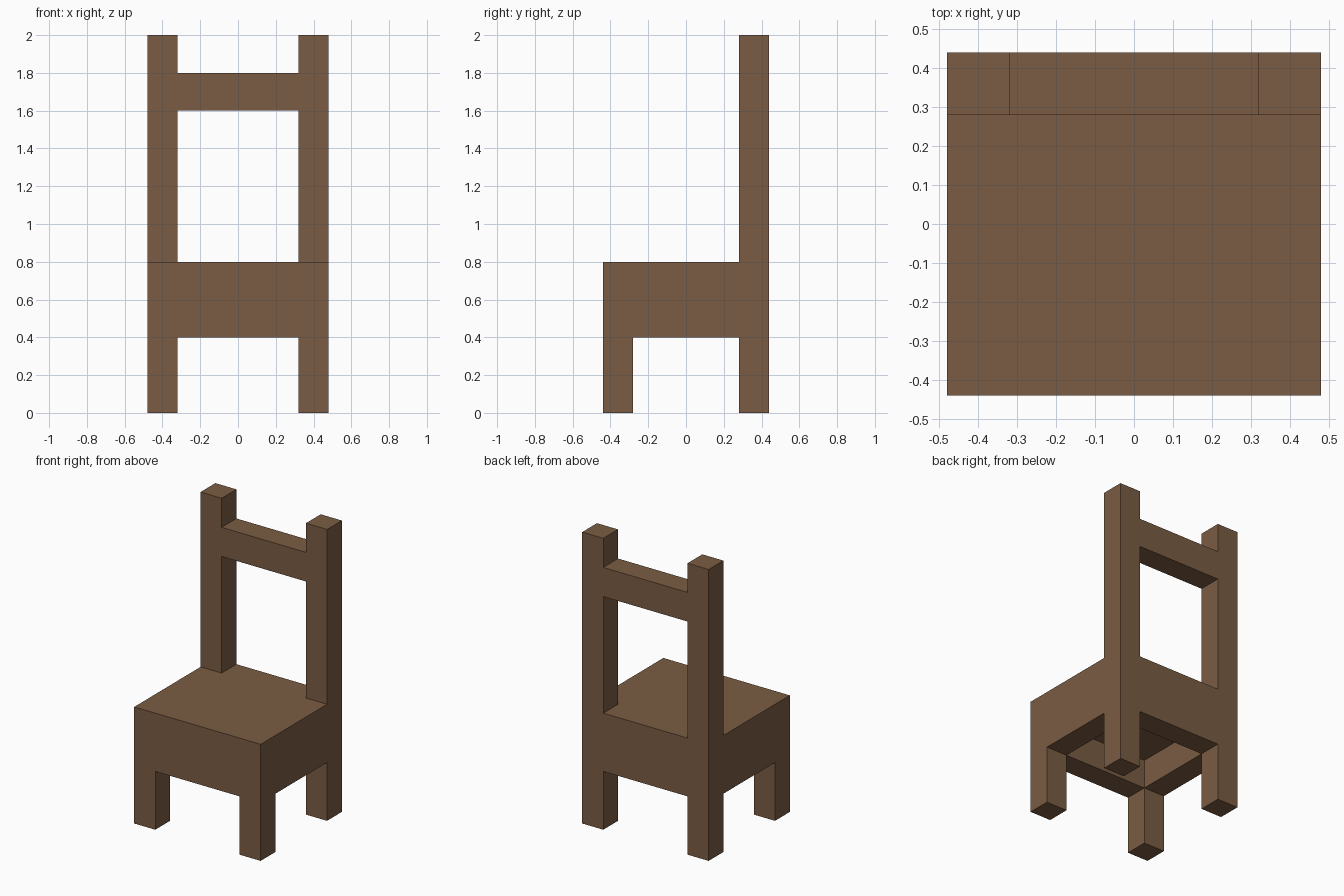
import bpy

if "Cube" in bpy.data.objects:
    bpy.data.objects.remove(bpy.data.objects["Cube"])

wood = bpy.data.materials.new("wood")
wood.diffuse_color = (0.195, 0.107, 0.056, 1)
wood.use_nodes = True
wood.node_tree.nodes["Principled BSDF"].inputs["Base Color"].default_value = wood.diffuse_color


def box(name, x0, x1, y0, y1, z0, z1):
    bpy.ops.mesh.primitive_cube_add(size=1, location=((x0 + x1) / 2, (y0 + y1) / 2, (z0 + z1) / 2))
    ob = bpy.context.object
    ob.name = name
    ob.scale = (x1 - x0, y1 - y0, z1 - z0)
    bpy.ops.object.transform_apply(location=False, rotation=False, scale=True)
    ob.data.materials.append(wood)
    return ob


X, Y, T = 0.48, 0.44, 0.16

# Seat slab and the rails below it
box("seat", -X, X, -Y, Y, 0.6, 0.8)
box("front_rail", -X + T, X - T, -Y, -Y + T, 0.4, 0.6)
box("back_rail", -X + T, X - T, Y - T, Y, 0.4, 0.6)

# Legs, side rails and back posts, left and right
for side, x0 in (("left", -X), ("right", X - T)):
    box(side + "_front_leg", x0, x0 + T, -Y, -Y + T, 0, 0.6)
    box(side + "_back_leg", x0, x0 + T, Y - T, Y, 0, 0.6)
    box(side + "_side_rail", x0, x0 + T, -Y + T, Y - T, 0.4, 0.6)
    box(side + "_back_post", x0, x0 + T, Y - T, Y, 0.8, 2.0)

# Top rail between the posts
box("top_rail", -X + T, X - T, Y - T, Y, 1.6, 1.8)
